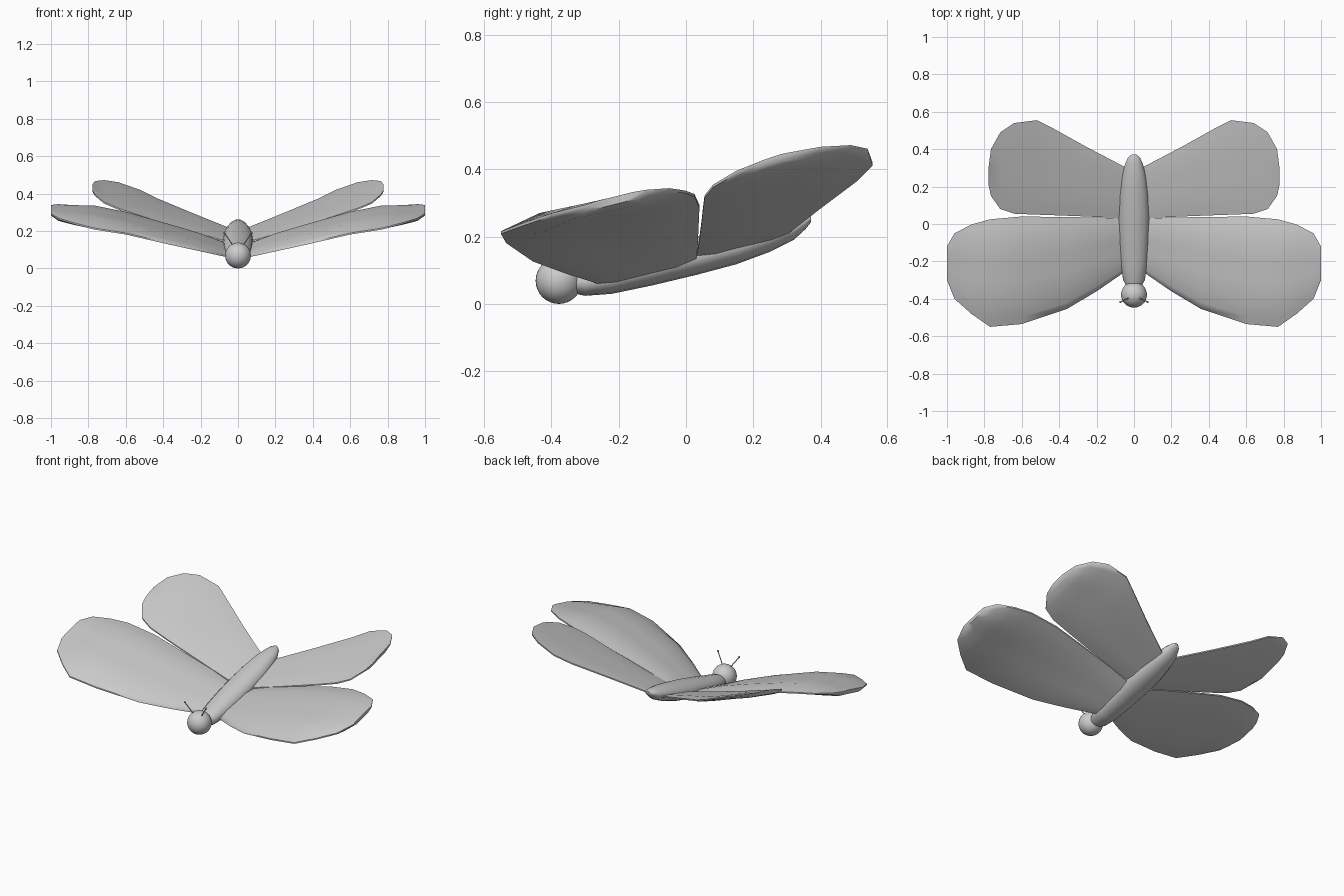
import bpy, bmesh, math
from mathutils import Vector

cube = bpy.data.objects.get("Cube")
if cube:
    bpy.data.objects.remove(cube, do_unlink=True)

grey = bpy.data.materials.new("plain_grey")
grey.use_nodes = True
grey.diffuse_color = (0.6, 0.6, 0.6, 1)
grey.node_tree.nodes["Principled BSDF"].inputs["Base Color"].default_value = (0.6, 0.6, 0.6, 1)


def finish(obj, angle=40):
    obj.data.materials.append(grey)
    bpy.ops.object.select_all(action='DESELECT')
    obj.select_set(True)
    bpy.context.view_layer.objects.active = obj
    bpy.ops.object.shade_smooth_by_angle(angle=math.radians(angle))


def loft(name, rings):
    """Skin a list of equal-length closed rings and cap both ends."""
    bm = bmesh.new()
    grid = [[bm.verts.new(p) for p in ring] for ring in rings]
    n = len(rings[0])
    for a, b in zip(grid, grid[1:]):
        for j in range(n):
            k = (j + 1) % n
            bm.faces.new((a[j], a[k], b[k], b[j]))
    bm.faces.new(grid[0])
    bm.faces.new(grid[-1])
    bmesh.ops.recalc_face_normals(bm, faces=bm.faces)
    mesh = bpy.data.meshes.new(name)
    bm.to_mesh(mesh)
    bm.free()
    obj = bpy.data.objects.new(name, mesh)
    bpy.context.collection.objects.link(obj)
    return obj


def wing(name, stations, side):
    """Stations run root to tip: x, front y, front z, back y, back z, rise, belly."""
    chord = [0, 0.07, 0.2, 0.4, 0.6, 0.8, 0.93, 1]
    edge = 0.004
    rings = []
    for x, y0, z0, y1, z1, rise, belly in stations:
        def point(t, depth):
            swell = min(1, 5 * t, 5 * (1 - t))
            offset = math.copysign(edge, depth) + depth * swell
            return (side * x, y0 + (y1 - y0) * t, z0 + (z1 - z0) * t + offset)
        rings.append([point(t, rise) for t in chord] +
                     [point(t, -belly) for t in reversed(chord)])
    finish(loft(name, rings), 60)


def rod(name, a, b, radius):
    a, b = Vector(a), Vector(b)
    bpy.ops.mesh.primitive_cylinder_add(vertices=8, radius=radius, depth=(b - a).length,
                                        location=(a + b) / 2)
    obj = bpy.context.object
    obj.name = name
    obj.rotation_euler = (b - a).to_track_quat('Z', 'Y').to_euler()
    finish(obj)


def ball(name, centre, radius, segments):
    bpy.ops.mesh.primitive_uv_sphere_add(segments=segments, ring_count=segments // 2,
                                         radius=radius, location=centre)
    bpy.context.object.name = name
    finish(bpy.context.object)


# Body: upward-curving tapered tube (y, half width, underside z, half height)
body = [(-0.35, 0.03, 0.035, 0.025), (-0.3, 0.058, 0.024, 0.042), (-0.22, 0.07, 0.03, 0.05),
        (-0.1, 0.078, 0.055, 0.055), (0.03, 0.082, 0.086, 0.057), (0.15, 0.078, 0.118, 0.055),
        (0.25, 0.065, 0.155, 0.048), (0.32, 0.048, 0.19, 0.035), (0.355, 0.032, 0.222, 0.02),
        (0.372, 0.012, 0.243, 0.008)]
angles = [math.tau * k / 16 for k in range(16)]
finish(loft("body", [[(w * math.cos(a), y, z + h + h * math.sin(a)) for a in angles]
                     for y, w, z, h in body]))

# Head
ball("head", (0, -0.378, 0.069), 0.069, 32)

# Wings and antennae on both sides
fore = [(0.04, -0.25, 0.06, 0.03, 0.125, 0.01, 0.01),
        (0.2, -0.36, 0.095, 0.035, 0.18, 0.02, 0.012),
        (0.36, -0.455, 0.13, 0.037, 0.225, 0.025, 0.012),
        (0.6, -0.535, 0.185, 0.04, 0.29, 0.03, 0.014),
        (0.77, -0.55, 0.212, 0.025, 0.323, 0.032, 0.02),
        (0.87, -0.48, 0.238, -0.003, 0.333, 0.02, 0.022),
        (0.96, -0.4, 0.265, -0.05, 0.34, 0.008, 0.022),
        (1.0, -0.3, 0.29, -0.12, 0.335, 0.003, 0.012)]
hind = [(0.04, 0.03, 0.135, 0.3, 0.21, 0.004, 0.008),
        (0.25, 0.04, 0.195, 0.41, 0.295, 0.008, 0.01),
        (0.43, 0.047, 0.25, 0.51, 0.37, 0.008, 0.012),
        (0.52, 0.05, 0.278, 0.555, 0.415, 0.008, 0.012),
        (0.64, 0.055, 0.318, 0.54, 0.457, 0.006, 0.014),
        (0.715, 0.08, 0.35, 0.49, 0.468, 0.003, 0.016),
        (0.765, 0.15, 0.392, 0.4, 0.463, 0.002, 0.014),
        (0.778, 0.21, 0.415, 0.3, 0.445, 0.002, 0.006)]
for label, side in (("left", 1), ("right", -1)):
    wing(label + "_front_wing", fore, side)
    wing(label + "_hind_wing", hind, side)
    tip = (side * 0.073, -0.417, 0.19)
    rod(label + "_antenna", (side * 0.025, -0.395, 0.12), tip, 0.003)
    ball(label + "_antenna_tip", tip, 0.006, 8)
